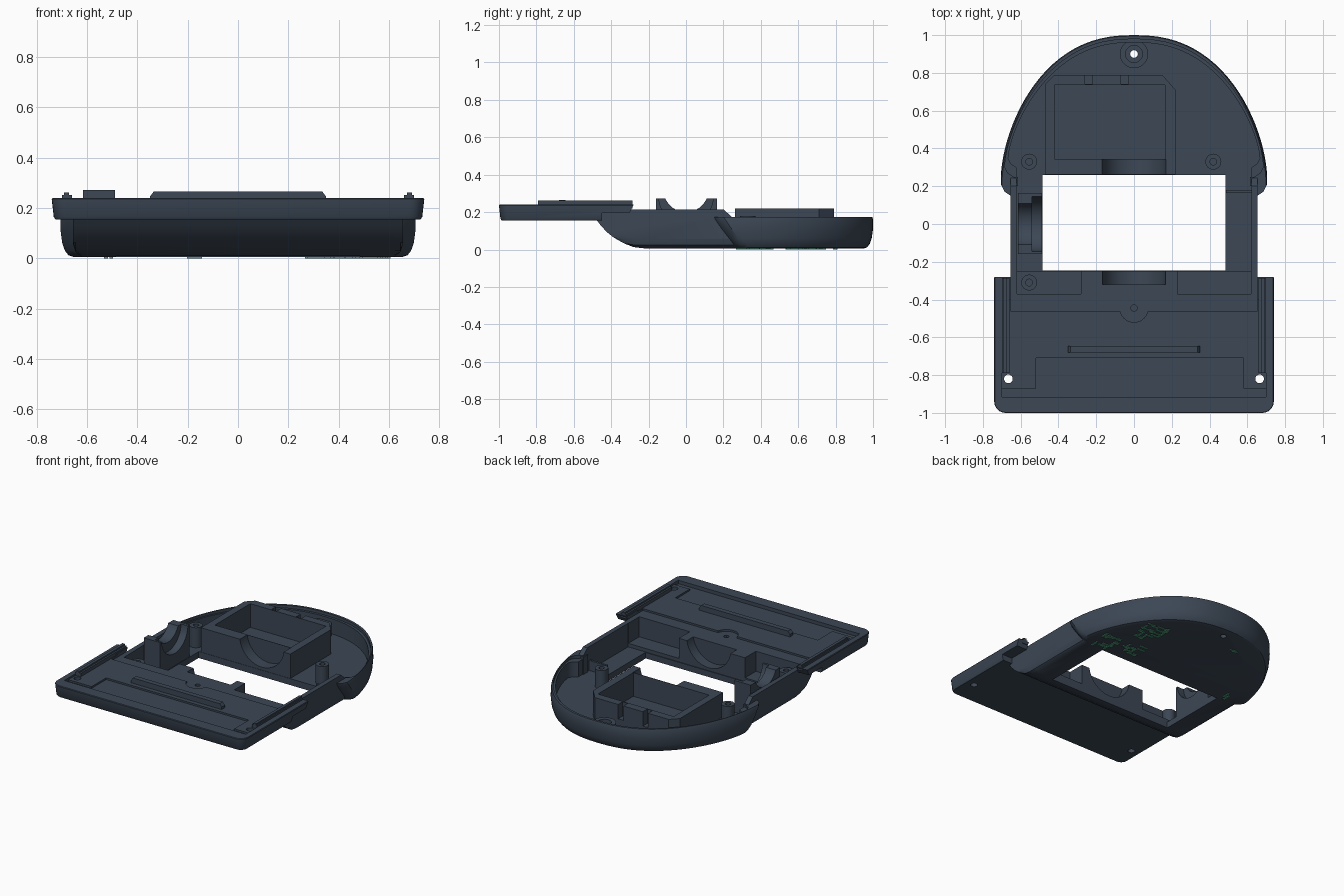
import bpy, bmesh, math, random
from mathutils import Matrix

cube = bpy.data.objects.get("Cube")
if cube:
    bpy.data.objects.remove(cube)


def material(name, color):
    m = bpy.data.materials.new(name)
    m.use_nodes = True
    m.diffuse_color = (*color, 1)
    m.node_tree.nodes["Principled BSDF"].inputs["Base Color"].default_value = (*color, 1)
    return m


SLATE = material("slate grey", (0.045, 0.063, 0.09))
GREEN = material("dull green", (0.08, 0.34, 0.2))


def finish(bm, name, mat=SLATE):
    bmesh.ops.recalc_face_normals(bm, faces=bm.faces)
    mesh = bpy.data.meshes.new(name)
    bm.to_mesh(mesh)
    bm.free()
    ob = bpy.data.objects.new(name, mesh)
    bpy.context.collection.objects.link(ob)
    mesh.materials.append(mat)
    return ob


def loft(name, rings, mat=SLATE):
    """Skin a stack of equal-length rings and cap both ends."""
    bm = bmesh.new()
    loops = [[bm.verts.new(p) for p in ring] for ring in rings]
    n = len(loops[0])
    for a, b in zip(loops, loops[1:]):
        for i in range(n):
            j = (i + 1) % n
            bm.faces.new((a[i], a[j], b[j], b[i]))
    bm.faces.new(loops[0])
    bm.faces.new(loops[-1])
    return finish(bm, name, mat)


def prism(name, outline, z0, z1, mat=SLATE):
    return loft(name, [[(x, y, z) for x, y in outline] for z in (z0, z1)], mat)


def box(name, x0, x1, y0, y1, z0, z1, mat=SLATE):
    return prism(name, ((x0, y0), (x1, y0), (x1, y1), (x0, y1)), z0, z1, mat)


def cylinder(name, center, radius, length, axis="Z"):
    bm = bmesh.new()
    turn = {"X": Matrix.Rotation(math.pi / 2, 4, "Y"),
            "Y": Matrix.Rotation(math.pi / 2, 4, "X"), "Z": Matrix()}[axis]
    bmesh.ops.create_cone(bm, cap_ends=True, segments=40, radius1=radius, radius2=radius,
                          depth=length, matrix=Matrix.Translation(center) @ turn)
    return finish(bm, name)


def combine(ob, tools, operation="DIFFERENCE"):
    """Apply booleans in order, then discard the tools."""
    bpy.context.view_layer.objects.active = ob
    for tool in tools:
        mod = ob.modifiers.new("cut", "BOOLEAN")
        mod.operation, mod.solver, mod.object = operation, "EXACT", tool
        bpy.ops.object.modifier_apply(modifier=mod.name)
        bpy.data.objects.remove(tool)


def smooth(ob):
    bpy.ops.object.select_all(action="DESELECT")
    ob.select_set(True)
    bpy.context.view_layer.objects.active = ob
    bpy.ops.object.shade_smooth_by_angle(angle=math.radians(32))


# Rounded rear outline; its front corners slide back towards the bottom
def rear_outline(scale, z, slide=0.0):
    half = [(0.645, 0.14 + slide), (0.69, 0.17 + slide)]
    for i in range(25):
        t = math.pi / 2 * i / 24
        x = 0.705 * max(math.cos(t), 0) ** 0.85
        y = 0.2 + 0.8 * math.sin(t) ** 1.15
        half.append((x, y + slide * (1 - math.sin(t)) ** 2))
    half[-1] = (0, 1)
    pts = half + [(-x, y) for x, y in reversed(half[:-1])]
    return [(x * scale, 0.3 + (y - 0.3) * scale, z) for x, y in pts]


# Hull: rounded rear tray joined to the middle section
hull = loft("hull_shell", [rear_outline(s, z, 0.12 * (1 - z / 0.175)) for s, z in (
    (0.925, 0.005), (0.955, 0.012), (0.975, 0.03), (0.99, 0.06), (1, 0.11), (1, 0.16), (0.993, 0.175))])
side = [(-0.48, 0.215), (-0.48, 0.16), (-0.455, 0.128), (-0.425, 0.095), (-0.385, 0.063), (-0.33, 0.032),
        (-0.28, 0.013), (-0.22, 0.006), (0.32, 0.006), (0.32, 0.15), (0.25, 0.17), (0.2, 0.215)]
sections = [(-0.655, 0.055), (-0.645, 0.025), (-0.62, 0.006)]
sections += [(-x, lift) for x, lift in reversed(sections)]
combine(hull, [loft("middle", [[(x, y, max(z, lift)) for y, z in side] for x, lift in sections])], "UNION")
combine(hull, [
    loft("rear_cavity", [rear_outline(0.945, z, 0.15) for z in (0.05, 0.4)]),
    loft("rim_step", [rear_outline(0.97, z, 0.1) for z in (0.155, 0.4)]),
    box("middle_cavity", -0.622, 0.622, -0.25, 0.36, 0.05, 0.4),
    box("left_pocket", 0.23, 0.62, -0.37, -0.2, 0.075, 0.4),
    box("right_pocket", -0.62, -0.28, -0.37, -0.2, 0.075, 0.4),
    box("window", -0.485, 0.485, -0.245, 0.26, -0.1, 0.4),
    cylinder("front_saddle", (0, -0.28, 0.24), 0.17, 0.08, "Y"),
    cylinder("tail_hole", (0, 0.9, 0.1), 0.02, 0.5),
    cylinder("pin_hole", (0, -0.445, 0.22), 0.017, 0.05),
])
smooth(hull)


# Front deck with rounded front corners, shallow recesses and side arms
def deck_outline(inset, z):
    pts = [(0.74 - inset, z * 0.5 - 0.4), (-0.74 + inset, z * 0.5 - 0.4)]
    for sx, start in ((-1, math.pi), (1, 1.5 * math.pi)):
        for i in range(7):
            a = start + i * math.pi / 12
            pts.append((sx * 0.68 + (0.06 - inset) * math.cos(a), -0.94 + (0.06 - inset) * math.sin(a)))
    return [(x, y, z) for x, y in pts]


deck = loft("front_deck", [deck_outline(i, z) for i, z in ((0.015, 0.155), (0.008, 0.165), (0, 0.235), (0.003, 0.24))])
combine(deck, [
    box("hull_gap", -0.655, 0.655, -0.46, 0, 0.1, 0.4),
    cylinder("tab_gap", (0, -0.445, 0.25), 0.075, 0.07),
    box("arm_underside", -1, 1, -0.45, 0, 0.1, 0.195),
    box("recess", -0.66, 0.66, -0.71, -0.4, 0.228, 0.4),
    box("recess_right", -0.7, -0.515, -0.87, -0.7, 0.228, 0.4),
    box("recess_left", 0.575, 0.7, -0.87, -0.7, 0.228, 0.4),
    box("front_groove", -0.7, 0.7, -0.915, -0.87, 0.216, 0.4),
    box("center_recess", -0.52, 0.58, -0.88, -0.71, 0.216, 0.4),
    cylinder("screw_hole_right", (-0.665, -0.82, 0.2), 0.023, 0.4),
    cylinder("screw_hole_left", (0.665, -0.82, 0.2), 0.023, 0.4),
])
smooth(deck)

# Tapered cross bar and stepped guide rails on the deck
loft("cross_bar", [[(-w, -0.68, z), (w, -0.68, z), (w, -0.645, z), (-w, -0.645, z)]
                   for w, z in ((0.35, 0.22), (0.35, 0.245), (0.335, 0.265))])
for word, s in (("left", 1), ("right", -1)):
    for part, inner, outer, top in (("guide_rail", 0.66, 0.7, 0.252), ("rail_ridge", 0.672, 0.692, 0.262)):
        x0, x1 = sorted((s * inner, s * outer))
        box(word + "_" + part, x0, x1, -0.79, -0.285, 0.22, top)
    # Small corner stop where the middle meets the rear tray
    x0, x1 = sorted((s * 0.615, s * 0.65))
    box(word + "_corner_stop", x0, x1, 0.2, 0.25, 0.04, 0.17)

# Open-topped compartment with clipped rear corners
frame = prism("compartment_frame", [(-0.47, 0.262), (0.22, 0.262), (0.22, 0.71), (0.15, 0.79),
                                    (-0.42, 0.79), (-0.47, 0.74)], 0.04, 0.22)
combine(frame, [
    box("inside", -0.42, 0.165, 0.345, 0.735, 0.055, 0.4),
    cylinder("rear_saddle", (0, 0.3, 0.24), 0.17, 0.085, "Y"),
    box("slot_a", -0.26, -0.22, 0.74, 0.85, 0.12, 0.4),
    box("slot_b", -0.07, -0.03, 0.74, 0.85, 0.12, 0.4),
])
smooth(frame)

# Side bearing block with a stepped round seat
block = box("bearing_block", -0.615, -0.488, -0.16, 0.165, 0.03, 0.272)
combine(block, [cylinder("seat", (-0.55, 0, 0.32), 0.12, 0.3, "X"),
                cylinder("wide_seat", (-0.5, 0, 0.28), 0.145, 0.08, "X")])
smooth(block)
box("side_rib", 0.486, 0.63, 0.165, 0.18, 0.03, 0.12)

# Screw posts, each with a blind or through hole
for name, x, y, r, bottom, top, hole, base in (
        ("rear_right_post", -0.555, 0.33, 0.042, 0.04, 0.19, 0.018, 0.09),
        ("rear_left_post", 0.42, 0.33, 0.042, 0.04, 0.18, 0.018, 0.09),
        ("front_right_post", -0.555, -0.31, 0.042, 0.07, 0.18, 0.018, 0.1),
        ("tail_post", 0, 0.9, 0.075, 0.04, 0.13, 0.02, 0)):
    post = cylinder(name, (x, y, (top + bottom) / 2), r, top - bottom)
    cutters = [cylinder("bore", (x, y, base + 0.2), hole, 0.4)]
    if name == "tail_post":
        cutters.append(cylinder("counterbore", (x, y, 0.2), 0.045, 0.2))
    combine(post, cutters)
    smooth(post)

# Clusters of small green flecks on the underside
random.seed(4)
for cx, cy, spread, count in ((0.53, 0.37, 0.075, 15), (0.405, 0.63, 0.095, 20), (0.335, 0.4, 0.06, 10),
                              (-0.165, 0.8, 0.015, 2), (-0.515, 0.32, 0.015, 2)):
    for i in range(count):
        x, y = (c + random.uniform(-spread, spread) for c in (cx, cy))
        w, d = random.choice(((0.03, 0.007), (0.007, 0.03), (0.015, 0.012)))
        box("underside_fleck", x - w, x + w, y - d, y + d, 0, 0.0055, GREEN)
